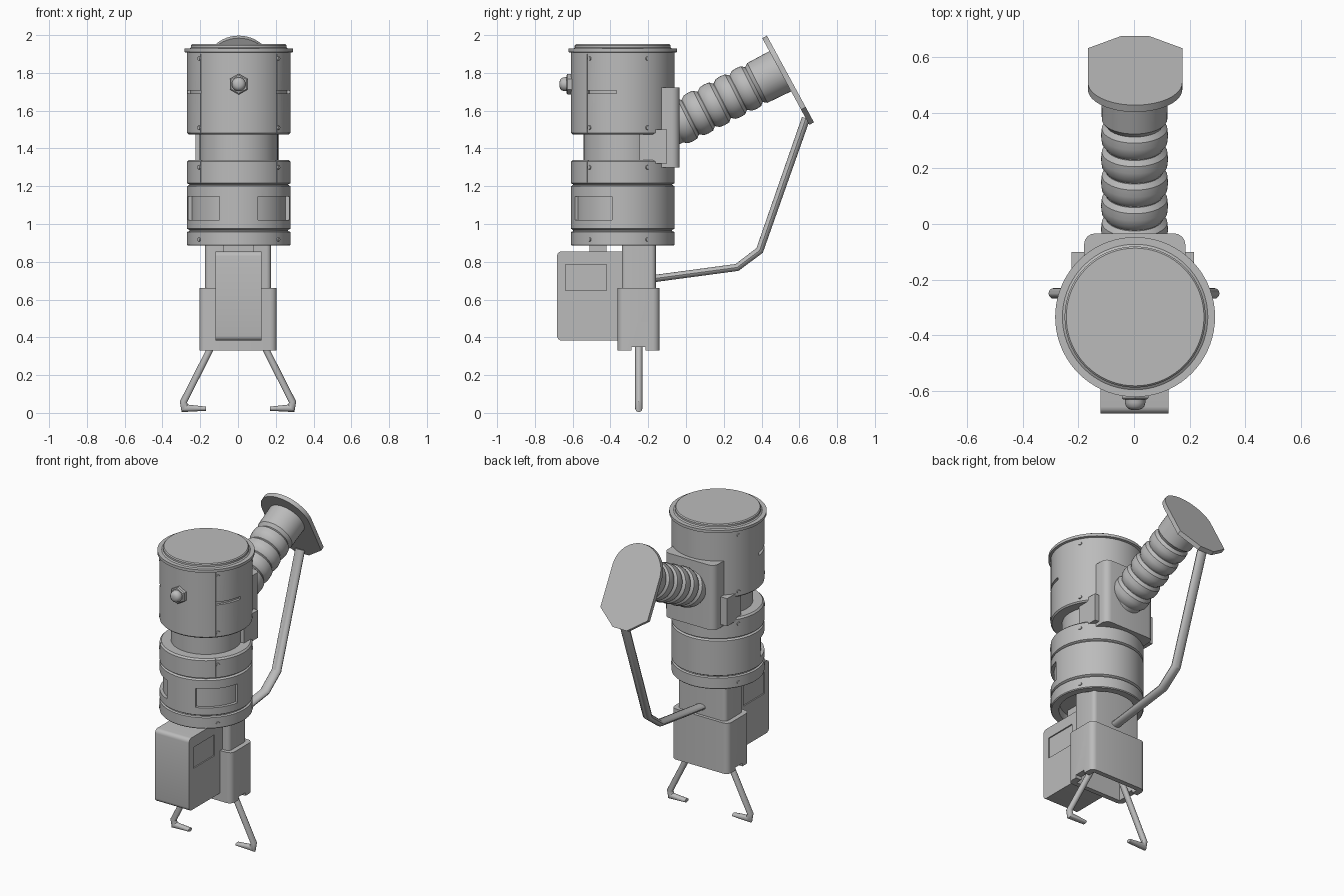
import bpy, bmesh
from math import sin, cos, pi, radians, hypot
from mathutils import Matrix, Vector

if "Cube" in bpy.data.objects:
    bpy.data.objects.remove(bpy.data.objects["Cube"])

grey = bpy.data.materials.new("plain grey")
grey.use_nodes = True
grey.diffuse_color = (0.5, 0.5, 0.5, 1)
grey.node_tree.nodes["Principled BSDF"].inputs["Base Color"].default_value = (0.5, 0.5, 0.5, 1)

CX, CY, R = 0.004, -0.335, 0.274      # barrel axis and radius
AXIS = Matrix.Translation((CX, CY, 0))


def finish(name, bm, matrix=None):
    if matrix:
        bm.transform(matrix)
    bmesh.ops.recalc_face_normals(bm, faces=bm.faces)
    mesh = bpy.data.meshes.new(name)
    bm.to_mesh(mesh)
    bm.free()
    mesh.materials.append(grey)
    obj = bpy.data.objects.new(name, mesh)
    bpy.context.collection.objects.link(obj)
    return obj


def activate(obj):
    bpy.ops.object.select_all(action="DESELECT")
    obj.select_set(True)
    bpy.context.view_layer.objects.active = obj


def smooth(obj):
    activate(obj)
    bpy.ops.object.shade_smooth_by_angle(angle=radians(32))
    return obj


def cut(obj, cutter):
    activate(obj)
    mod = obj.modifiers.new("cut", "BOOLEAN")
    mod.operation, mod.solver, mod.object = "DIFFERENCE", "EXACT", cutter
    bpy.ops.object.modifier_apply(modifier=mod.name)
    bpy.data.objects.remove(cutter)


def skin(bm, rings, closed=False):
    """Bridge equal rings of vertices; cap the ends."""
    n = len(rings[0])
    for a, b in zip(rings, rings[1:]):
        for i in range(n):
            bm.faces.new((a[i], a[(i + 1) % n], b[(i + 1) % n], b[i]))
    bm.faces.new(rings[0])
    bm.faces.new(rings[-1])


def lathe(name, profile, matrix=AXIS, n=72):
    bm = bmesh.new()
    rings = [[bm.verts.new((r * cos(2 * pi * i / n), r * sin(2 * pi * i / n), z))
              for i in range(n)] for r, z in profile]
    skin(bm, rings)
    return finish(name, bm, matrix)


def sector(r0, r1, z0, z1, a0, a1):
    """Curved block round the barrel; angles run from the front to the left."""
    bm = bmesh.new()
    steps = max(2, int(abs(a1 - a0) / 4))
    rings = []
    for i in range(steps + 1):
        a = radians(a0 + (a1 - a0) * i / steps)
        rings.append([bm.verts.new((r * sin(a), -r * cos(a), z))
                      for r, z in ((r0, z0), (r1, z0), (r1, z1), (r0, z1))])
    skin(bm, rings)
    return finish("cutter", bm, AXIS)


def box(name, lo, hi, bevel=0.0, pick=lambda d, m: True, segments=4):
    """Box between two corners; pick chooses bevelled edges by direction and middle."""
    lo, hi = Vector(lo), Vector(hi)
    bm = bmesh.new()
    bmesh.ops.create_cube(bm, size=1)
    bm.transform(Matrix.Translation((lo + hi) / 2) @ Matrix.Diagonal((hi - lo).to_4d()))
    if bevel:
        edges = [e for e in bm.edges if pick(
            max(range(3), key=lambda k: abs(e.verts[0].co[k] - e.verts[1].co[k])),
            (e.verts[0].co + e.verts[1].co) / 2)]
        bmesh.ops.bevel(bm, geom=edges, offset=bevel, segments=segments,
                        profile=0.5, affect="EDGES")
    return finish(name, bm)


def bar(name, path, halves, depth, place, n=16):
    """Oval bar along a flat path with mitred bends."""
    pts = [Vector(p) for p in path]
    bm = bmesh.new()
    rings = []
    for i, p in enumerate(pts):
        t0 = (p - pts[i - 1]).normalized() if i else (pts[1] - p).normalized()
        t1 = (pts[i + 1] - p).normalized() if i < len(pts) - 1 else t0
        t = (t0 + t1).normalized()
        h = halves[i] / t.dot(t0)
        ring = []
        for k in range(n):
            a = 2 * pi * k / n
            q = p + Vector((-t.y, t.x)) * h * cos(a)
            ring.append(bm.verts.new(place(q.x, q.y, depth * sin(a))))
        rings.append(ring)
    skin(bm, rings)
    return smooth(finish(name, bm))


def vertical(d, m):
    return d == 2


# Upper barrel with flange and cap, panel seams and side slots
upper = lathe("upper_barrel", [
    (R - 0.008, 1.475), (R, 1.483), (R, 1.907), (0.288, 1.91), (0.288, 1.928),
    (0.262, 1.928), (0.254, 1.934), (0.254, 1.946), (0.248, 1.952)])
# Lower barrel of three bands
lower = lathe("lower_barrel", [
    (0.22, 0.93), (0.225, 0.885), (R - 0.005, 0.885), (R, 0.89), (R, 0.958),
    (0.262, 0.962), (0.262, 0.968), (R, 0.975), (R, 1.2), (0.262, 1.207),
    (0.262, 1.21), (R, 1.216), (R, 1.33), (R - 0.01, 1.34)])
for s in (-1, 1):
    cut(upper, sector(0.262, 0.31, 1.45, 1.9, s * 46.6, s * 47.4))
    cut(upper, sector(0.258, 0.31, 1.69, 1.708, s * 47, s * 83))
    cut(lower, sector(0.262, 0.31, 1.22, 1.36, s * 46.6, s * 47.4))
    cut(lower, sector(0.254, 0.31, 1.022, 1.145, s * 22, s * 78))
smooth(upper)
smooth(lower)
smooth(lathe("barrel_neck", [(0.207, 1.3), (0.207, 1.5)]))
box("neck_block", (-0.226, -0.246, 1.32), (0.216, -0.1, 1.5))

# Screws round the barrel
bm = bmesh.new()
for a in (-118.6, -50, 50, 118.6):
    for z in (0.918, 1.3, 1.51, 1.876):
        m = (AXIS @ Matrix.Rotation(radians(a), 4, "Z") @ Matrix.Translation((0, -R, z))
             @ Matrix.Rotation(pi / 2, 4, "X"))
        bmesh.ops.create_cone(bm, cap_ends=True, segments=12, radius1=0.013,
                              radius2=0.01, depth=0.01, matrix=m)
smooth(finish("screws", bm))

# Front nut with domed knob
front = Matrix.Translation((CX, CY - R + 0.01, 1.74)) @ Matrix.Rotation(pi / 2, 4, "X")
lathe("knob_nut", [(0.055, 0), (0.055, 0.028), (0.048, 0.034)],
      front @ Matrix.Rotation(pi / 6, 4, "Z"), 6)
smooth(lathe("knob", [(0.037, 0.02), (0.037, 0.045), (0.033, 0.058), (0.024, 0.067),
                      (0.012, 0.071)], front, 24))

# Rear mount, ribbed tube and viewing plate
smooth(box("rear_mount", (-0.18, -0.135, 1.3), (0.185, -0.034, 1.722), 0.04,
           lambda d, m: d == 2 and m.y > -0.1))
tilt = Matrix.Translation((CX - 0.002, -0.034, 1.537)) @ Matrix.Rotation(radians(-63), 4, "X")
ribs = [(0.1, -0.08)]
for i in range(5):
    z = -0.03 + i * 0.095
    ribs += [(0.103, z), (0.118, z + 0.02), (0.121, z + 0.048), (0.118, z + 0.075),
             (0.103, z + 0.092)]
smooth(lathe("ribbed_tube", ribs + [(0.118, 0.462), (0.121, 0.6)], tilt, 40))

outline = [(0.17 * cos(pi * i / 24), -0.09 - 0.17 * sin(pi * i / 24)) for i in range(25)]
outline += [(-0.17, 0.17), (-0.05, 0.262), (0.05, 0.262), (0.17, 0.17)]
bm = bmesh.new()
skin(bm, [[bm.verts.new((x, y, z)) for x, y in outline] for z in (-0.014, 0.014)])
smooth(finish("viewing_plate", bm, Matrix.Translation((CX, 0.54, 1.762))
              @ Matrix.Rotation(radians(-61.5), 4, "X")))

# Bent support arm
bar("support_arm", [(-0.2, 0.707), (0.27, 0.77), (0.39, 0.86), (0.635, 1.56)],
    [0.019, 0.019, 0.02, 0.022], 0.032, lambda u, v, w: (CX + w, u, v))

# Column and hollow lower housing
smooth(box("column", (-0.175, -0.34, 0.6), (0.175, -0.16, 0.94), 0.025, vertical))
housing = box("lower_housing", (-0.205, -0.362, 0.33), (0.205, -0.14, 0.66), 0.035,
              lambda d, m: d == 2)
cut(housing, box("cutter", (-0.165, -0.33, 0.2), (0.165, -0.172, 0.58)))
cut(housing, box("cutter", (-0.5, -0.288, 0.2), (0.5, -0.215, 0.35)))
smooth(housing)

# Front battery box with inset side panels
case = box("front_box", (-0.12, -0.683, 0.383), (0.125, -0.34, 0.855), 0.025,
           lambda d, m: d == 0 and m.y < -0.6)
for x0, x1 in ((-0.3, -0.112), (0.117, 0.3)):
    cut(case, box("cutter", (x0, -0.637, 0.648), (x1, -0.42, 0.785)))
smooth(case)
box("box_bracket", (-0.08, -0.51, 0.84), (0.085, -0.42, 0.94))

# Legs with inward hooked feet
for side, s in (("right", -1), ("left", 1)):
    bar(side + "_leg", [(0.1, 0.43), (0.289, 0.058), (0.282, 0.024), (0.17, 0.022)],
        [0.018, 0.018, 0.02, 0.011], 0.019,
        lambda u, v, w, s=s: (s * u, -0.25 + w, v))
